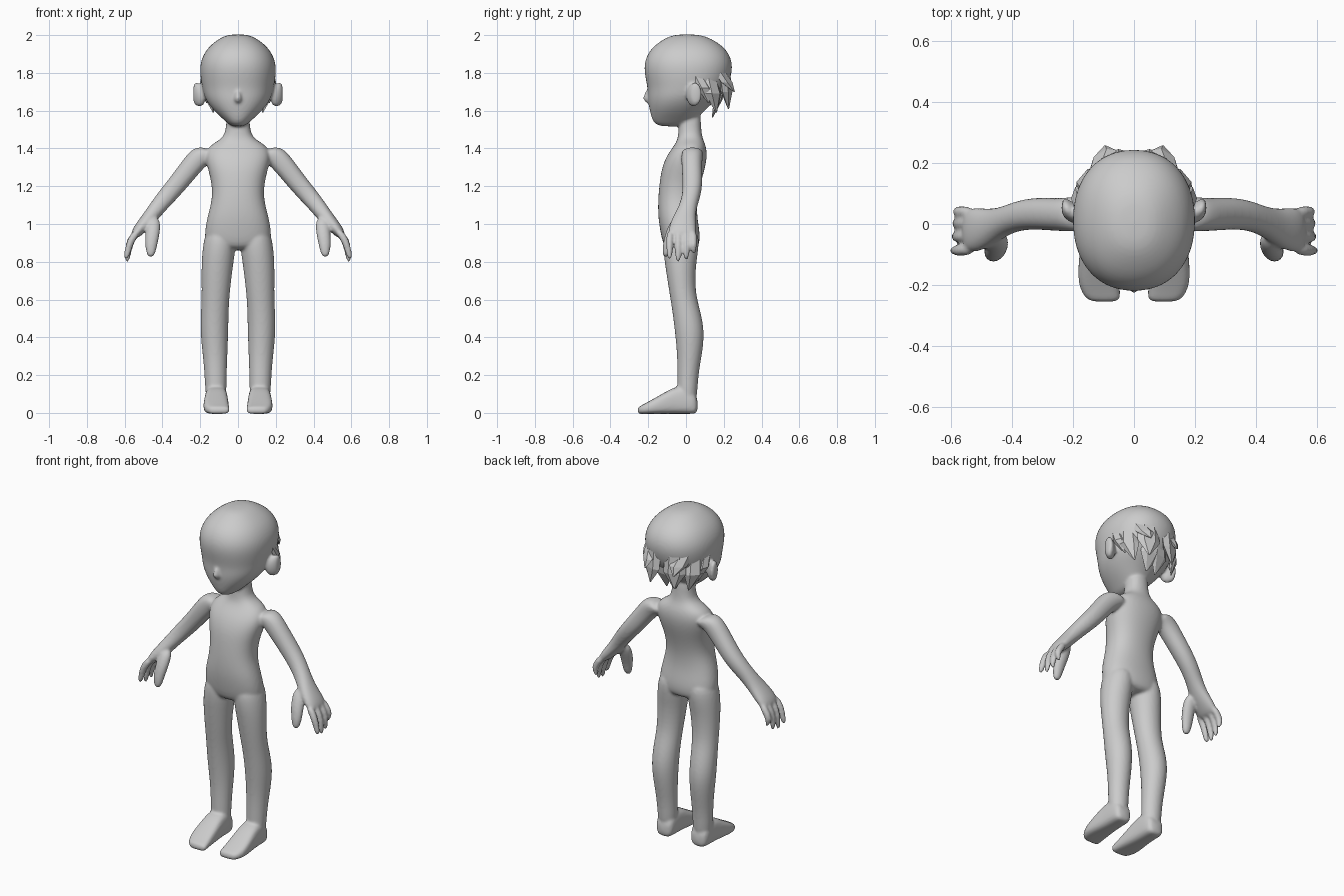
import bpy, bmesh
from math import cos, sin, pi, copysign
from mathutils import Vector

X, Y, Z = Vector((1, 0, 0)), Vector((0, 1, 0)), Vector((0, 0, 1))


def loft(bm, rings, u, v, side=1, n=16, power=2.0):
    """Closed tube through (centre, half-width along u, half-width along v), mirrored by side."""
    loops = []
    for c, ru, rv in rings:
        loop = []
        for i in range(n):
            a = 2 * pi * i / n
            p = Vector(c)
            p += u * ru * copysign(abs(cos(a)) ** (2 / power), cos(a))
            p += v * rv * copysign(abs(sin(a)) ** (2 / power), sin(a))
            loop.append(bm.verts.new((p.x * side, p.y, p.z)))
        loops.append(loop)
    for a, b in zip(loops, loops[1:]):
        for i in range(n):
            j = (i + 1) % n
            bm.faces.new((a[i], a[j], b[j], b[i]))
    bm.faces.new(loops[0])
    bm.faces.new(loops[-1])


def stack(rows):
    """Horizontal rings from (z, x0, x1, y0, y1)."""
    return [(((x0 + x1) / 2, (y0 + y1) / 2, z), (x1 - x0) / 2, (y1 - y0) / 2)
            for z, x0, x1, y0, y1 in rows]


def sym(rows):
    return stack([(z, -r, r, a, b) for z, r, a, b in rows])


def finish(bm, name):
    bmesh.ops.recalc_face_normals(bm, faces=bm.faces[:])
    me = bpy.data.meshes.new(name)
    bm.to_mesh(me)
    bm.free()
    ob = bpy.data.objects.new(name, me)
    bpy.context.collection.objects.link(ob)
    return ob


bm = bmesh.new()
# torso and neck
loft(bm, sym([(.86, .15, -.10, .055), (.90, .178, -.125, .075), (.96, .18, -.138, .075),
              (1.04, .165, -.15, .06), (1.13, .138, -.15, .06), (1.22, .142, -.142, .08),
              (1.30, .165, -.13, .105), (1.37, .18, -.10, .115), (1.42, .15, -.06, .105),
              (1.45, .085, -.045, .09), (1.50, .062, -.04, .08), (1.62, .062, -.04, .08)]),
     X, Y, power=2.3)
# head
loft(bm, sym([(1.515, .035, -.15, 0), (1.545, .068, -.178, .05), (1.58, .108, -.188, .08),
              (1.62, .147, -.198, .12), (1.67, .18, -.205, .18), (1.72, .192, -.205, .22),
              (1.79, .204, -.222, .245), (1.86, .203, -.225, .25), (1.93, .168, -.19, .215),
              (1.98, .105, -.12, .14), (2.005, .05, -.06, .07)]), X, Y, n=20, power=2.2)
# nose
loft(bm, sym([(1.72, .01, -.206, -.17), (1.675, .02, -.228, -.17), (1.655, .022, -.228, -.17),
              (1.635, .01, -.20, -.17)]), X, Y)

ARM_V = Vector((.8, 0, .6))
FINGER_V = Vector((.9, 0, .43))
leg = stack([(.99, .02, .16, -.11, .06), (.90, .006, .188, -.128, .075), (.78, .025, .196, -.112, .052),
             (.64, .042, .193, -.09, .05), (.55, .048, .197, -.075, .075), (.43, .05, .202, -.06, .102),
             (.30, .055, .187, -.047, .085), (.18, .06, .176, -.047, .062), (.02, .06, .172, -.05, .06)])
foot = [((x, y, h / 2 - .003), w, h / 2 + .003) for y, x, w, h in
        [(.065, .115, .048, .08), (.02, .115, .058, .14), (-.05, .115, .06, .145), (-.12, .116, .066, .105),
         (-.19, .116, .07, .065), (-.235, .106, .062, .04), (-.257, .095, .05, .03)]]
arm = [((.13, .035, 1.38), .06, .05), ((.19, .033, 1.37), .058, .06), ((.24, .03, 1.315), .055, .057),
       ((.31, .035, 1.225), .054, .053), ((.37, .03, 1.155), .05, .05), ((.425, .01, 1.09), .048, .044),
       ((.47, -.012, 1.03), .062, .04), ((.52, -.02, .975), .076, .034), ((.555, -.02, .93), .07, .022)]
thumb = [((.445, -.04, 1.04), .035, .03), ((.45, -.075, .96), .04, .034), ((.46, -.098, .89), .034, .026),
         ((.462, -.108, .82), .02, .018)]
ear = [((.17, .03, 1.685), .03, .05), ((.20, .035, 1.68), .036, .062), ((.225, .052, 1.69), .036, .066),
       ((.238, .055, 1.69), .022, .045)]
for s in (1, -1):
    loft(bm, leg, X, Y, s)
    loft(bm, foot, X, Z, s, power=3.2)
    loft(bm, arm, Y, ARM_V, s, power=2.2)
    loft(bm, thumb, X, Y, s)
    loft(bm, ear, Y, Z, s)
    # fingers
    for y, tip_x, tip_z in ((-.087, .597, .81), (-.042, .59, .795), (.002, .583, .805), (.04, .57, .84)):
        loft(bm, [((.53, y * .95, .965), .02, .022), ((.568, y, .915), .02, .021),
                  ((.582, y, (.915 + tip_z) / 2), .018, .02), ((tip_x, y, tip_z), .012, .012)],
             Y, FINGER_V, s, n=10)

# fuse into one smooth skin
body = finish(bm, "body")
sub = body.modifiers.new("soften", "SUBSURF")
sub.levels = sub.render_levels = 2
rem = body.modifiers.new("fuse", "REMESH")
rem.mode = "VOXEL"
rem.voxel_size = .008
rem.use_smooth_shade = True
smo = body.modifiers.new("relax", "SMOOTH")
smo.factor = .5
smo.iterations = 5

# spiky hair locks at the back of the head: root, middle, tip, half-width
locks = [((.07, .20, 1.80), (.075, .215, 1.70), (.08, .225, 1.61), .065),
         ((.11, .17, 1.81), (.10, .215, 1.75), (.095, .255, 1.70), .05),
         ((.14, .12, 1.78), (.155, .145, 1.69), (.13, .16, 1.59), .055),
         ((.165, .06, 1.78), (.18, .095, 1.72), (.165, .12, 1.64), .04),
         ((.02, .18, 1.76), (.03, .17, 1.66), (.03, .14, 1.565), .06)]
bm = bmesh.new()
for s in (1, -1):
    for root, mid, tip, w in locks:
        out = Vector((root[0], root[1], 0)).normalized()
        loft(bm, [(root, w * .9, .03), (mid, w, .024), (tip, .004, .003)],
             Z.cross(out), out, s, n=6)
finish(bm, "hair_locks")
